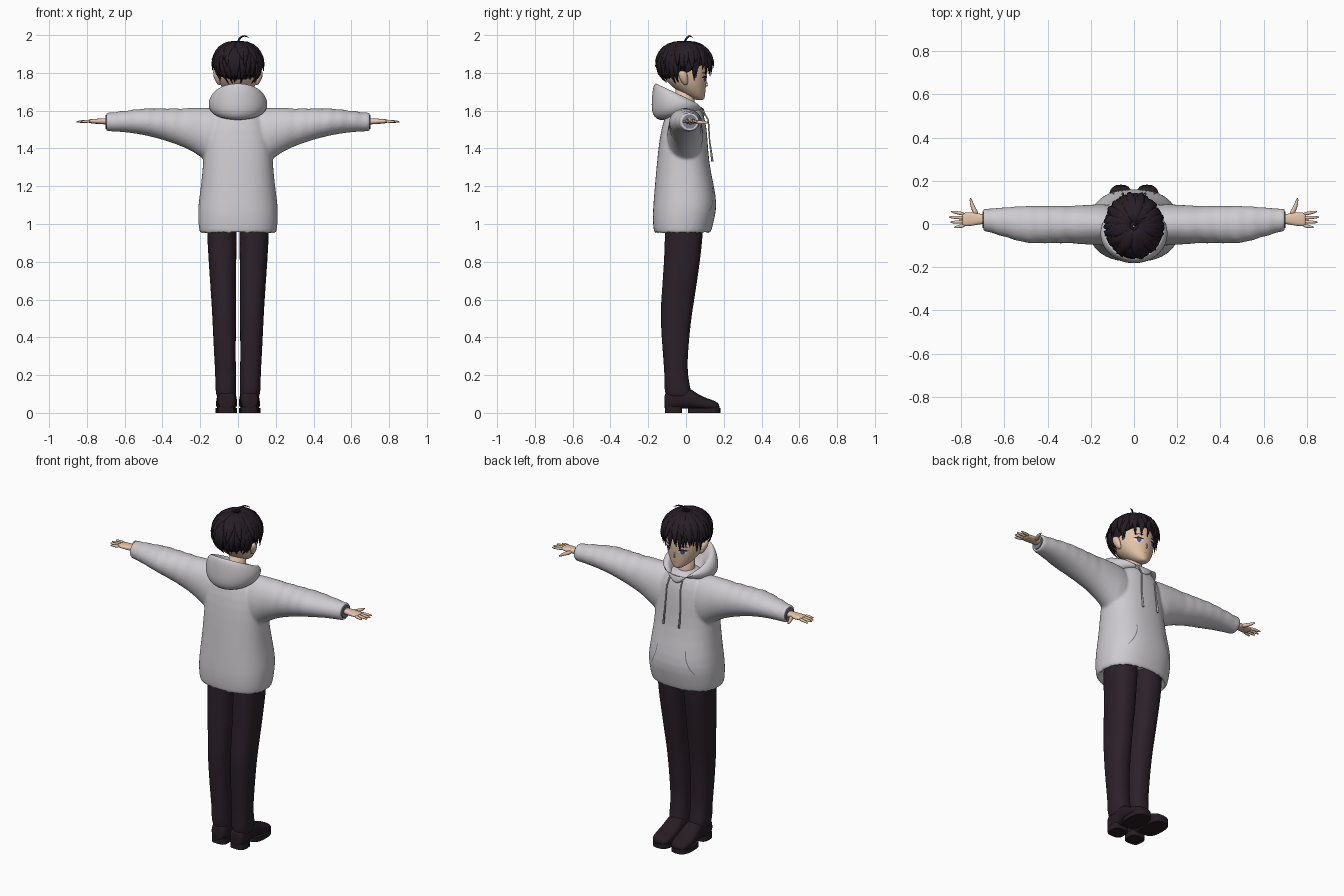
import bpy, bmesh, math, random
from mathutils import Vector

random.seed(4)
cube = bpy.data.objects.get("Cube")
if cube:
    bpy.data.objects.remove(cube)


def material(name, r, g, b):
    m = bpy.data.materials.new(name)
    m.use_nodes = True
    m.diffuse_color = (r, g, b, 1)
    node = next(n for n in m.node_tree.nodes if n.type == 'BSDF_PRINCIPLED')
    node.inputs["Base Color"].default_value = (r, g, b, 1)
    return m


fabric = material("light grey fabric", .62, .6, .63)
lining = material("shaded lining", .2, .2, .27)
hair = material("dark hair", .02, .012, .019)
trouser = material("dark trousers", .025, .015, .023)
leather = material("dark leather", .02, .012, .017)
skin = material("skin", .78, .55, .39)
white = material("eye white", .8, .78, .78)
iris = material("blue iris", .07, .08, .2)
lip = material("lip", .5, .22, .17)


def build(name, parts, mat, subsurf=0, smooth=True, caps=True, closed=True):
    """Skin every part, a list of point rows, into one object."""
    bm = bmesh.new()
    for rows in parts:
        vs = [[bm.verts.new(p) for p in row] for row in rows]
        n = len(vs[0])
        for a, b in zip(vs, vs[1:]):
            for j in range(n if closed else n - 1):
                k = (j + 1) % n
                bm.faces.new((a[j], a[k], b[k], b[j]))
        if caps:
            bm.faces.new(vs[0])
            bm.faces.new(vs[-1])
    bmesh.ops.recalc_face_normals(bm, faces=bm.faces)
    for f in bm.faces:
        f.smooth = smooth
    me = bpy.data.meshes.new(name)
    bm.to_mesh(me)
    bm.free()
    me.materials.append(mat)
    ob = bpy.data.objects.new(name, me)
    bpy.context.collection.objects.link(ob)
    if subsurf:
        mod = ob.modifiers.new("subdivide", 'SUBSURF')
        mod.levels = mod.render_levels = subsurf
    return ob


def loft(axis, rings, n=20, power=1, s=1):
    """Rings are (station, a low, a high, b low, b high) across an axis."""
    rows = []
    for t, a0, a1, b0, b1 in rings:
        row = []
        for j in range(n):
            w = math.tau * j / n
            c, d = (math.copysign(abs(v) ** power, v) for v in (math.cos(w), math.sin(w)))
            a, b = (a0 + a1 + (a1 - a0) * c) / 2, (b0 + b1 + (b1 - b0) * d) / 2
            x, y, z = {'x': (t, a, b), 'y': (a, t, b), 'z': (a, b, t)}[axis]
            row.append((x * s, y, z))
        rows.append(row)
    return rows


def tube(points, radii, n=8):
    pts = [Vector(p) for p in points]
    rows = []
    for i, p in enumerate(pts):
        q = (pts[min(i + 1, len(pts) - 1)] - pts[max(i - 1, 0)]).to_track_quat('Z', 'Y')
        ring = [(math.cos(math.tau * j / n), math.sin(math.tau * j / n)) for j in range(n)]
        rows.append([p + q @ Vector((c * radii[i], d * radii[i], 0)) for c, d in ring])
    return rows


def patch(name, rows, mat, target, offset):
    """Thin painted plate laid on the +y side of a target."""
    sheet = [[(x, .4, z) for x, z in row] for row in rows]
    ob = build(name, [sheet], mat, caps=False, closed=False)
    mod = ob.modifiers.new("lay on surface", 'SHRINKWRAP')
    mod.target = target
    mod.wrap_method = 'PROJECT'
    mod.wrap_mode = 'ABOVE_SURFACE'
    mod.use_project_y = True
    mod.use_positive_direction = False
    mod.use_negative_direction = True
    mod.offset = offset


def oval(cx, cz, rx, rz, bend=0):
    rows = []
    for i in range(7):
        v = -.98 + 1.96 * i / 6
        w = math.sqrt(1 - v * v)
        rows.append([(cx + rx * w * u / 3, cz + rz * v - bend * (u / 3) ** 2) for u in range(-3, 4)])
    return rows


# Sweatshirt: torso and both sleeves fused into one soft skin
torso = [(z, -x, x, y0, y1) for z, x, y0, y1 in (
    (1.01, .16, -.13, .1), (.965, .18, -.15, .115), (.945, .197, -.165, .125),
    (.96, .207, -.172, .135), (1.03, .213, -.178, .152), (1.1, .212, -.174, .166),
    (1.2, .197, -.166, .15), (1.32, .185, -.155, .122), (1.45, .18, -.142, .115),
    (1.55, .15, -.12, .105), (1.61, .1, -.09, .08), (1.63, .05, -.05, .05))]
parts = [loft('z', torso, 28, .85)]
sleeve = [(.04, -.09, .08, 1.32, 1.6), (.14, -.105, .095, 1.3, 1.62), (.2, -.095, .09, 1.36, 1.615)]
for k in range(13):
    x = .27 + .035 * k
    bump = .005 * (-1) ** k
    far = min(1, (.7 - x) / .2)
    sleeve.append((x, -.03 - .06 * far - bump, .07 + .015 * far + bump / 2,
                   1.49 - .5 * (.7 - x) ** 2, 1.587 + .026 * far + bump))
sleeve += [(.7, -.027, .067, 1.495, 1.587), (.703, -.02, .06, 1.502, 1.58), (.68, -.015, .055, 1.507, 1.575)]
parts += [loft('x', sleeve, 20, 1, s) for s in (1, -1)]
top = build("sweatshirt", parts, fabric, 1)
mod = top.modifiers.new("fuse", 'REMESH')
mod.mode = 'VOXEL'
mod.voxel_size = .008
mod.use_smooth_shade = True
mod = top.modifiers.new("soften", 'SMOOTH')
mod.iterations = 5

# Hood: tilted rings folding over into the neck, with a dip at the front
rows = []
for yc, zc, rx, ry, slope, dip in (
        (-.03, 1.57, .1, .1, .35, 0), (-.045, 1.59, .148, .138, .12, 0),
        (-.045, 1.64, .16, .138, -.1, .01), (-.037, 1.675, .145, .138, -.4, .03),
        (-.03, 1.685, .125, .132, -.48, .05), (-.028, 1.68, .11, .118, -.48, .06),
        (-.02, 1.64, .085, .09, -.4, .05), (-.01, 1.59, .07, .07, -.2, 0)):
    row = []
    for j in range(32):
        c, d = math.cos(math.tau * j / 32), math.sin(math.tau * j / 32)
        row.append((rx * c, yc + ry * d, zc + slope * ry * d - dip * max(0, d) ** 8))
    rows.append(row)
build("hood", [rows], fabric, 2)

# Drawstrings, pocket slits and sleeve linings
for s, side in ((1, "left"), (-1, "right")):
    cord = [(s * x, y, z) for x, y, z in (
        (.04, .085, 1.61), (.045, .118, 1.55), (.05, .125, 1.44), (.052, .14, 1.33))]
    build(side + "_drawstring", [tube(cord, (.004, .004, .004, .006))], fabric)
    slit = [[(s * (.09 + .05 * u * u + e), 1.2 - .13 * u) for e in (0, .005)]
            for u in (i / 8 for i in range(9))]
    patch(side + "_pocket_slit", slit, lining, top, .002)
    cuff = [(x, -.018, .058, 1.504, 1.578) for x in (.69, .701)]
    build(side + "_cuff_lining", [loft('x', cuff, 20, 1, s)], lining, smooth=False)

    # Hand with spread fingers
    palm = [(.66, .0, .044, 1.525, 1.562), (.71, .0, .046, 1.527, 1.56), (.745, -.01, .056, 1.53, 1.558),
            (.785, -.012, .054, 1.533, 1.555), (.795, -.008, .05, 1.537, 1.552)]
    parts = [loft('x', palm, 12, .8, s)]
    for y0, y1, tip in ((-.006, -.016, .832), (.011, .008, .85), (.028, .032, .856), (.045, .058, .847)):
        parts.append(tube([(s * (.78 + (tip - .78) * u), y0 + (y1 - y0) * u, 1.545 - .004 * u)
                           for u in (0, .5, .9, 1)], (.0095, .0085, .006, .002)))
    parts.append(tube([(s * .725, .04, 1.54), (s * .745, .075, 1.538), (s * .754, .105, 1.537),
                       (s * .757, .122, 1.537)], (.014, .011, .008, .002)))
    build(side + "_hand", parts, skin, 1)

    # Trouser leg
    leg = [(1.06, .0, .165, -.115, .09), (.95, .008, .165, -.112, .092), (.8, .008, .156, -.117, .075),
           (.6, .01, .142, -.132, .045), (.5, .01, .136, -.137, .028), (.3, .012, .127, -.122, .008),
           (.2, .01, .12, -.114, .01), (.14, .01, .122, -.116, .022), (.1, .01, .116, -.11, .03),
           (.08, .012, .112, -.105, .028)]
    build(side + "_trouser_leg", [loft('z', leg, 20, .85, s)], trouser, 2)

    # Shoe with separate heel and forefoot sole
    upper = [(-.115, .03, .09, .02, .09), (-.105, .014, .108, .015, .12), (-.04, .01, .112, .02, .13),
             (.02, .008, .112, .025, .135), (.06, .004, .116, .02, .1), (.11, .002, .119, .015, .078),
             (.155, .008, .115, .012, .064), (.178, .03, .095, .014, .045)]
    build(side + "_shoe", [loft('y', upper, 16, .8, s)], leather, 2)
    heel = [(z, .014, .108, -.112, -.02) for z in (0, .035)]
    sole = [(z, .004, .118, .01, .182) for z in (0, .026)]
    build(side + "_shoe_sole", [loft('z', heel, 20, .6, s), loft('z', sole, 24, .75, s)], leather, smooth=False)

    # Ear
    ear = [(1.735, .09, .105, -.01, .008), (1.75, .092, .118, -.025, .012), (1.78, .095, .131, -.04, .012),
           (1.802, .095, .133, -.042, .004), (1.812, .1, .125, -.03, -.008)]
    build(side + "_ear", [loft('z', ear, 12, 1, s)], skin, 1)

# Head, neck and nose
skull = [(z, -rx, rx, yc - ry, yc + ry) for z, yc, rx, ry in (
    (1.655, .075, .012, .015), (1.665, .062, .035, .037), (1.69, .04, .064, .062), (1.735, .01, .095, .097),
    (1.78, -.005, .108, .117), (1.83, -.01, .112, .124), (1.9, -.015, .09, .1), (1.93, -.015, .04, .05))]
head = build("head", [loft('z', skull, 24)], skin, 2)
build("neck", [loft('z', [(z, -r, r, -.055, r) for z, r in ((1.5, .055), (1.62, .045), (1.74, .045))])], skin)
build("nose", [tube([(0, .095, 1.765), (0, .111, 1.745), (0, .117, 1.735), (0, .1, 1.727)],
                    (.003, .007, .007, .003))], skin, 1)

# Painted face
patch("mouth", oval(0, 1.7, .016, .002), lip, head, .002)
for s, side in ((1, "left"), (-1, "right")):
    patch(side + "_eye_white", oval(s * .046, 1.767, .022, .013), white, head, .0015)
    patch(side + "_iris", oval(s * .045, 1.767, .011, .013), iris, head, .003)
    patch(side + "_upper_lash", oval(s * .047, 1.782, .025, .003, .006), hair, head, .004)
    patch(side + "_eyebrow", oval(s * .048, 1.803, .024, .002, .004), hair, head, .004)

# Hair cap, trimmed short over the face and long at the nape
CENTRE = Vector((0, -.008, 1.845))


def on_scalp(az, phi, scale=1, full=False):
    r = math.sin(phi)
    if full and phi > math.pi / 2:
        r = max(r, .94)
    return CENTRE + Vector((.128 * r * math.cos(az), .143 * r * math.sin(az), .122 * math.cos(phi))) * scale


rows = []
for i in range(11):
    row = []
    for j in range(32):
        az = math.tau * j / 32
        front = math.sin(az)
        limit = math.radians(118 - 36 * front if front > -.2 else 126 - 16 * front)
        row.append(on_scalp(az, limit * max(.02, min(i, 9) / 9), .7 if i == 10 else .98))
    rows.append(row)
build("hair_cap", [rows], hair, 1, caps=False)


def lock(az, end, width, lift, full=False, sway=0):
    """Flat tapered strand running from the crown over the scalp."""
    rows = []
    for i, taper in enumerate((.35, .75, 1, 1, .75, .4, .04)):
        u = i / 6
        a = az + sway * u * u
        p = on_scalp(a, math.radians(8 + (end - 8) * u), 1 + lift * u * u, full)
        out = (p - CENTRE).normalized()
        across = Vector((-math.sin(a), math.cos(a), 0))
        rows.append([p + across * math.cos(w) * width * taper + out * math.sin(w) * .011 * taper
                     for w in (math.tau * j / 6 for j in range(6))])
    return rows


# Long strands all round, then a shorter flared layer on top
strands = []
for j in range(40):
    az = math.tau * (j + random.uniform(-.3, .3)) / 40
    front = math.sin(az)
    wave = random.uniform(-.15, .15)
    if front > .5:
        strands.append(lock(az, random.uniform(102, 122), .021, .04, True, wave))
    elif front > .22:
        strands.append(lock(az, random.uniform(122, 135), .02, .03, True, wave / 3))
    elif front > -.3:
        strands.append(lock(az, random.uniform(100, 112), .022, .1, False, wave))
    else:
        strands.append(lock(az, random.uniform(126, 145), .024, .06, False, wave))
for j in range(20):
    az = math.tau * (j + random.uniform(-.3, .3)) / 20
    strands.append(lock(az, random.uniform(80, 108), .026, random.uniform(.07, .13), False,
                        random.uniform(-.25, .25)))
build("hair_locks", strands, hair)
build("stray_hair", [tube([(0, -.01, 1.955), (.005, 0, 1.982), (.025, .015, 1.996), (.042, .025, 1.996),
                           (.06, .035, 1.985)], (.007, .006, .005, .004, .001))], hair, 1)
